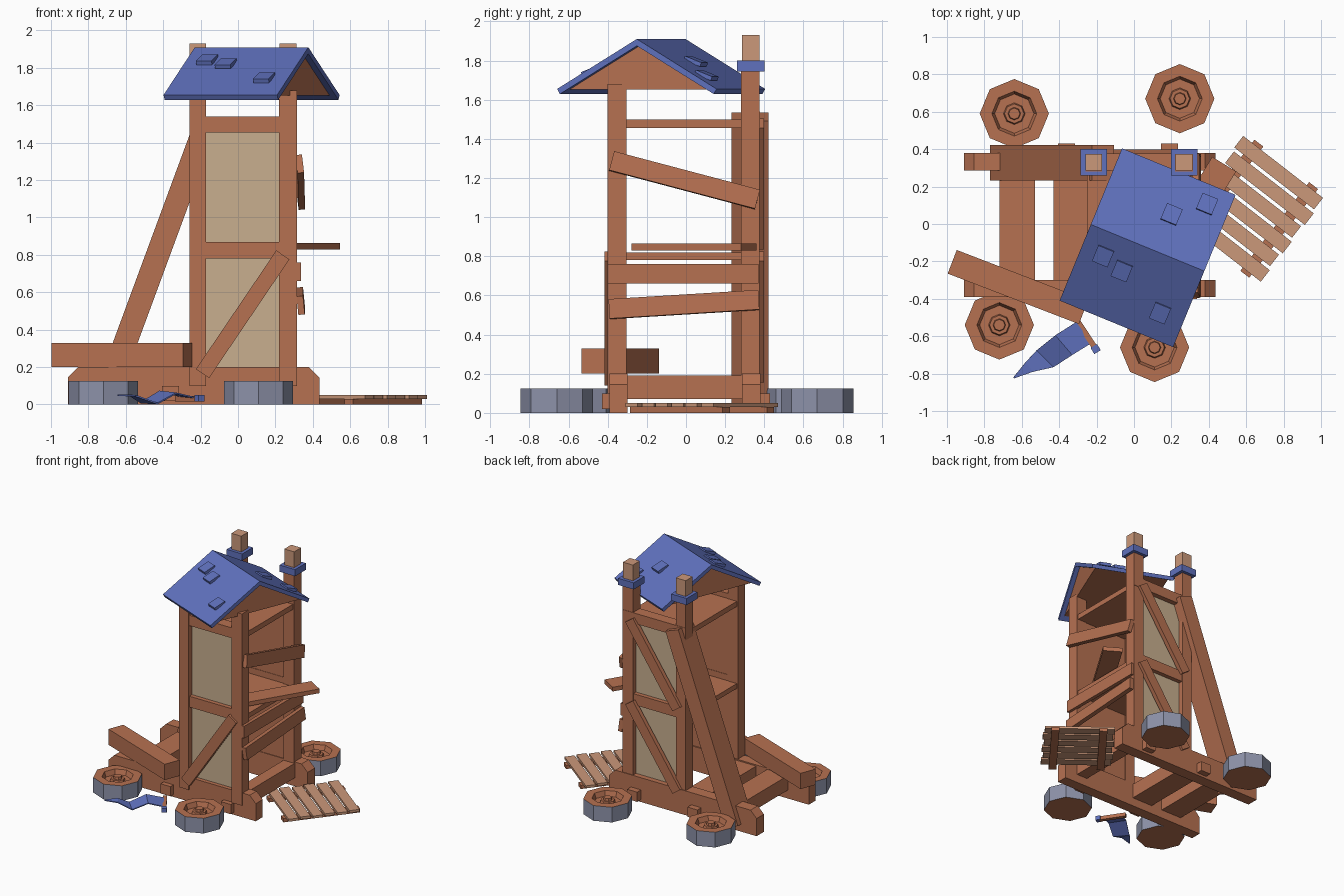
import bpy, bmesh, math
from mathutils import Vector, Matrix

if "Cube" in bpy.data.objects:
    bpy.data.objects.remove(bpy.data.objects["Cube"])


def material(name, rgb):
    m = bpy.data.materials.new(name)
    m.diffuse_color = (*rgb, 1)
    m.use_nodes = True
    m.node_tree.nodes["Principled BSDF"].inputs["Base Color"].default_value = m.diffuse_color
    return m


WOOD = material("brown wood", (0.47, 0.165, 0.083))
PALE = material("pale wood", (0.60, 0.315, 0.195))
TAN = material("tan panel", (0.58, 0.43, 0.275))
BLUE = material("blue", (0.115, 0.165, 0.51))
IRON = material("grey iron", (0.27, 0.29, 0.40))


def make(name, verts, faces, *mats):
    me = bpy.data.meshes.new(name)
    me.from_pydata([tuple(v) for v in verts], [], faces)
    bm = bmesh.new()
    bm.from_mesh(me)
    bmesh.ops.recalc_face_normals(bm, faces=bm.faces)
    bm.to_mesh(me)
    bm.free()
    ob = bpy.data.objects.new(name, me)
    for m in mats:
        me.materials.append(m)
    bpy.context.collection.objects.link(ob)
    return ob


CUBE = [(0, 1, 3, 2), (4, 6, 7, 5), (0, 4, 5, 1), (2, 3, 7, 6), (0, 2, 6, 4), (1, 5, 7, 3)]


def box(name, x, y, z, mat=WOOD):
    return make(name, [(a, b, c) for a in x for b in y for c in z], CUBE, mat)


def beam(name, p0, p1, side, w, t, mat=WOOD):
    """Bar from p0 to p1, w wide along side, t thick across it."""
    p0, p1 = Vector(p0), Vector(p1)
    d = (p1 - p0).normalized()
    s = Vector(side)
    s = (s - d * s.dot(d)).normalized()
    n = d.cross(s)
    return make(name, [p + s * (i * w / 2) + n * (j * t / 2)
                       for p in (p0, p1) for i in (-1, 1) for j in (-1, 1)], CUBE, mat)


def prism(name, profile, y0, y1, mat=WOOD):
    """Closed x,z profile pushed along y."""
    n = len(profile)
    v = [(x, y, z) for y in (y0, y1) for x, z in profile]
    f = [tuple(range(n)), tuple(range(n, 2 * n))]
    f += [(i, (i + 1) % n, n + (i + 1) % n, n + i) for i in range(n)]
    return make(name, v, f, mat)


# Base frame: chamfered runners, cross beams, axle stubs
runner = [(-0.91, 0), (-0.91, 0.145), (-0.855, 0.2), (0.38, 0.2), (0.435, 0.145), (0.435, 0)]
prism("front_runner", runner, -0.39, -0.30)
prism("back_runner", runner, 0.285, 0.38)
for i, x in enumerate((-0.625, -0.335, 0.27)):
    w = 0.095 if i < 2 else 0.05
    box(f"cross_beam_{i}", (x - w, x + w), (-0.31, 0.30), (0.07, 0.19))
for i, x in enumerate((-0.36, 0.19)):
    for s in (-1, 1):
        box(f"axle_stub_{i}_{s}", (x - 0.045, x + 0.045), sorted((s * 0.37, s * 0.43)), (0.02, 0.1))

# Fallen octagonal wheels with an iron tyre
rings = [(0.185, 0), (0.185, 0.125), (0.12, 0.125), (0.105, 0.085), (0.058, 0.085),
         (0.052, 0.105), (0.034, 0.105), (0.03, 0.125)]
for k, (cx, cy) in enumerate([(-0.64, 0.59), (0.245, 0.67), (-0.72, -0.54), (0.11, -0.66)]):
    v = [(cx + r * math.cos(a * math.pi / 4), cy + r * math.sin(a * math.pi / 4), z)
         for r, z in rings for a in range(8)]
    f = [tuple(range(8)), tuple(range(len(v) - 8, len(v)))]
    f += [(r * 8 + a, r * 8 + (a + 1) % 8, r * 8 + 8 + (a + 1) % 8, r * 8 + 8 + a)
          for r in range(len(rings) - 1) for a in range(8)]
    ob = make(f"wheel_{k}", v, f, WOOD, IRON)
    for p in ob.data.polygons:
        c = p.center - Vector((cx, cy, 0))
        if abs(p.normal.z) < 0.1 and c.xy.length > 0.15:
            p.material_index = 1

# Corner posts, with collars and pale tips at the back
for side, x in (("left", (-0.26, -0.17)), ("right", (0.22, 0.315))):
    box(f"front_post_{side}", x, (-0.40, -0.305), (0.1, 1.68))
    box(f"back_post_{side}", x, (0.28, 0.375), (0.1, 1.8))
    m = sum(x) / 2
    box(f"post_collar_{side}", (m - 0.071, m + 0.071), (0.26, 0.40), (1.745, 1.80), BLUE)
    box(f"post_tip_{side}", (m - 0.045, m + 0.045), (0.285, 0.375), (1.79, 1.93), PALE)

# Front and back walls: boards, rails, panels, braces
for name, s, off in (("front", -1, 0.0), ("back", 1, -0.02)):
    def ys(a, b):
        return sorted((s * (a + off), s * (b + off)))
    box(f"{name}_wall", (-0.2, 0.25), ys(0.31, 0.35), (0.15, 1.5))
    box(f"{name}_top_rail", (-0.255, 0.31), ys(0.307, 0.398), (1.455, 1.54))
    box(f"{name}_mid_rail", (-0.2, 0.25), ys(0.307, 0.392), (0.78, 0.87))
    for k, z in enumerate(((0.2, 0.78), (0.87, 1.455))):
        box(f"{name}_panel_{k}", (-0.17, 0.22), ys(0.348, 0.357), z, TAN)
beam("front_brace", (-0.19, -0.40, 0.165), (0.24, -0.40, 0.8), (0, 1, 0), 0.035, 0.085)
for k, z in enumerate((0.18, 0.86)):
    beam(f"back_brace_{k}", (-0.19, 0.382, z), (0.24, 0.382, z + 0.62), (0, 1, 0), 0.035, 0.085)

# Floors and a loose floorboard sticking out
box("mid_floor", (-0.25, 0.305), (-0.31, 0.30), (0.78, 0.82))
box("top_floor", (-0.25, 0.305), (-0.31, 0.30), (1.455, 1.498))
beam("loose_floorboard", (0.14, -0.24, 0.847), (0.482, 0.32, 0.847), (0, 0, 1), 0.035, 0.15)

# Planks nailed over the right side
beam("side_plank_upper", (0.33, -0.38, 1.287), (0.336, 0.365, 1.09), (1, 0, 0.12), 0.035, 0.1)
beam("side_plank_middle", (0.322, -0.40, 0.71), (0.322, 0.37, 0.71), (1, 0, 0), 0.03, 0.1)
beam("side_plank_lower", (0.335, -0.393, 0.53), (0.335, 0.372, 0.577), (1, 0, 0.1), 0.035, 0.1)

# Great leaning beam and fallen beam
beam("leaning_beam", (-0.71, 0.327, 0.04), (-0.166, 0.327, 1.513), (0, 1, 0), 0.19, 0.125)
beam("fallen_beam", (-0.972, -0.202, 0.265), (-0.27, -0.472, 0.265), (0, 0, 1), 0.13, 0.135)

# Twisted gable roof: two slabs, gable block, raised shingles
turn = Matrix.Translation((0.0725, -0.127, 0)) @ Matrix.Rotation(math.radians(-22.3), 4, 'Z')
HL, HW, EAVE, RIDGE, TH = 0.328, 0.44, 1.655, 1.91, 0.03


def roof_part(name, outline, h, mat):
    """y,z outline extruded along the ridge, then turned."""
    n = len(outline)
    v = [turn @ Vector((x, y, z)) for x in (-h, h) for y, z in outline]
    f = [tuple(range(n)), tuple(range(n, 2 * n))]
    f += [(i, (i + 1) % n, n + (i + 1) % n, n + i) for i in range(n)]
    return make(name, v, f, mat)


roof_part("roof", [(-HW, EAVE), (0, RIDGE), (HW, EAVE), (HW - 0.015, EAVE - 0.026),
                   (0, RIDGE - 0.035), (-HW + 0.015, EAVE - 0.026)], HL, BLUE)
roof_part("gable", [(-0.385, 1.652), (0, RIDGE - 0.034), (0.385, 1.652)], HL - 0.035, WOOD)
slope = (RIDGE - EAVE) / HW
inv = turn.inverted()
for k, (x, y) in enumerate([(0.2, 0.05), (0.39, 0.105), (-0.165, -0.17), (-0.065, -0.25), (0.14, -0.475)]):
    p = inv @ Vector((x, y, 0))
    s = 1 if p.y > 0 else -1
    a = Vector((p.x, p.y - s * 0.045, RIDGE - slope * (abs(p.y) - 0.045)))
    b = Vector((p.x, p.y + s * 0.045, RIDGE - slope * (abs(p.y) + 0.045) + 0.018))
    ax = turn.to_3x3() @ Vector((1, 0, 0))
    beam(f"shingle_{k}", turn @ a, turn @ b, ax, 0.09, 0.022, BLUE)

# Fallen ramp: pale boards over two dark battens
along = Vector((0.79, -0.613, 0))
across = Vector((-0.613, -0.79, 0))
start = Vector((0.56, 0.44, 0.04))
for k in range(6):
    p = start + across * (k * 0.096) + along * (0.012 * (k % 2))
    beam(f"ramp_board_{k}", p, p + along * 0.54, (0, 0, 1), 0.02, 0.078, PALE)
for k, d in enumerate((0.09, 0.46)):
    p = start + along * d + Vector((0, 0, -0.025))
    beam(f"ramp_batten_{k}", p - across * 0.06, p + across * 0.54, (0, 0, 1), 0.03, 0.06, PALE if k > 1 else WOOD)

# Fallen pennant: pole with blue tip and wavy cloth
beam("flag_pole", (-0.325, -0.485, 0.03), (-0.21, -0.66, 0.03), (0, 0, 1), 0.03, 0.03)
beam("flag_pole_tip", (-0.215, -0.652, 0.033), (-0.195, -0.685, 0.033), (0, 0, 1), 0.035, 0.04, BLUE)
upper = [(-0.31, -0.525, 0.045), (-0.42, -0.595, 0.07), (-0.52, -0.675, 0.01), (-0.58, -0.74, 0.05), (-0.645, -0.82, 0.05)]
lower = [(-0.225, -0.635, 0.035), (-0.33, -0.70, 0.06), (-0.43, -0.765, 0.005), (-0.54, -0.79, 0.045), (-0.64, -0.825, 0.05)]
cloth = make("flag_cloth", upper + lower, [(i, i + 1, i + 6, i + 5) for i in range(4)], BLUE)
thick = cloth.modifiers.new("thickness", 'SOLIDIFY')
thick.thickness = 0.008
thick.offset = 0
